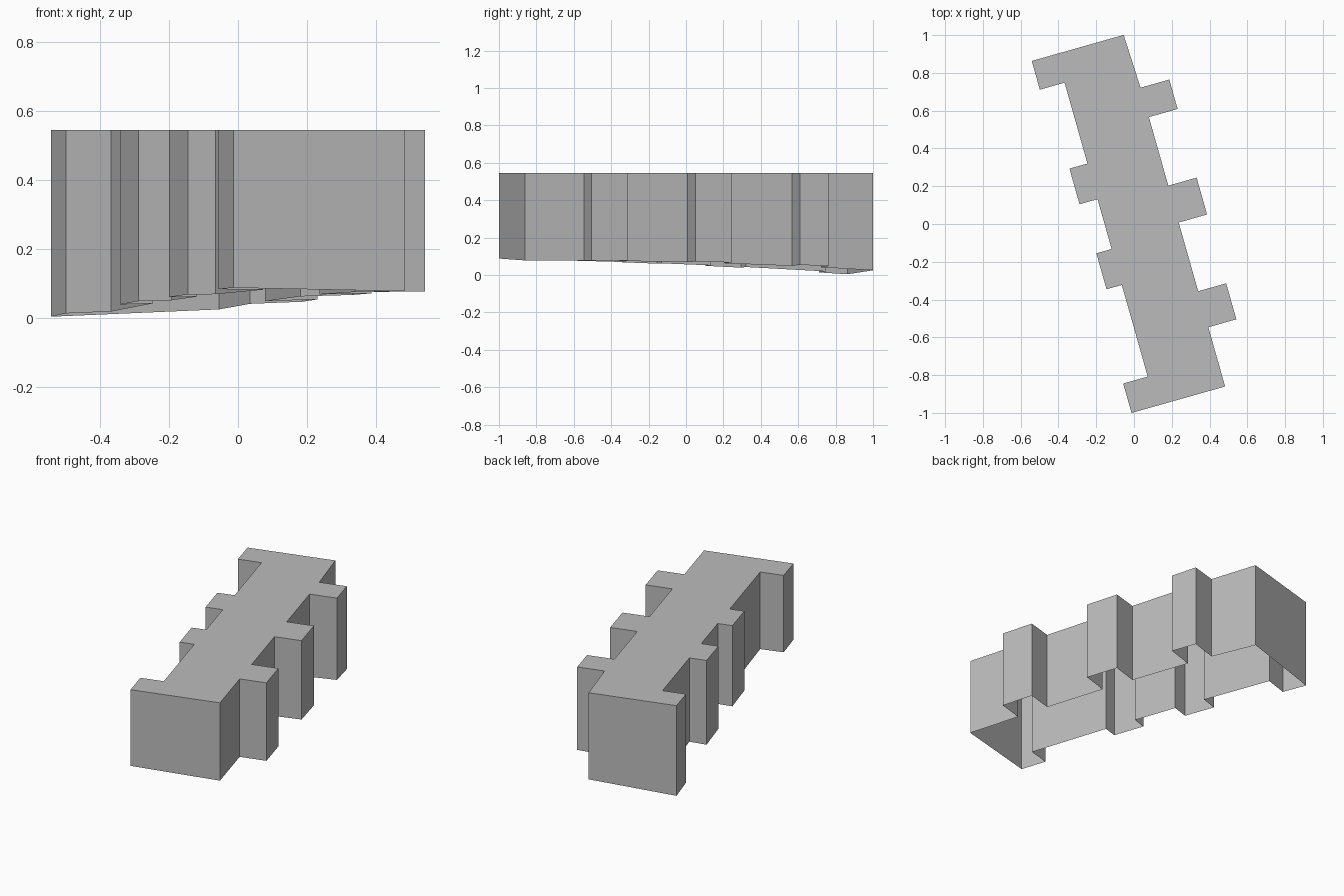
import bpy
import bmesh
import math

if "Cube" in bpy.data.objects:
    bpy.data.objects.remove(bpy.data.objects["Cube"], do_unlink=True)

ANGLE = math.radians(15.8)
ROOF = 0.545
FRONT, BACK = -0.959, 0.978      # ends of the block along its length
EAST, WEST = 0.23, -0.15         # long walls of the main block

# Projecting bays: start, end, outer wall
east_bays = [(-0.633, -0.435, 0.384), (-0.057, 0.146, 0.386), (0.523, 0.685, 0.388)]
west_bays = [(FRONT, -0.797, -0.285), (-0.293, -0.095, -0.234),
             (0.179, 0.375, -0.249), (0.82, BACK, -0.286)]


def ground(across, along):
    """Height of the gently sloping ground under the walls."""
    middle = 0.062 - 0.034 * along - 0.0135 * along ** 2
    tilt = 0.022 + 0.032 * along - 0.012 * along ** 2
    return max(0.0, middle + across * tilt)


def side(wall, bays):
    """Outline of one long side, stepping out around each bay."""
    points = []
    for start, end, outer in bays:
        if start != FRONT:
            points.append((wall, start))
        points += [(outer, start), (outer, end)]
        if end != BACK:
            points.append((wall, end))
    return points


def place(bm, across, along, z):
    c, s = math.cos(ANGLE), math.sin(ANGLE)
    return bm.verts.new((across * c - along * s, across * s + along * c, z))


# Anticlockwise footprint: east side front to back, west side back to front
outline = [(EAST, FRONT)] + side(EAST, east_bays) + [(0.22, BACK)]
outline += reversed(side(WEST, west_bays))

# Flat roof and walls down to the ground, open underneath
bm = bmesh.new()
top = [place(bm, a, b, ROOF) for a, b in outline]
foot = [place(bm, a, b, ground(a, b)) for a, b in outline]
bm.faces.new(top)
for i in range(len(outline)):
    j = (i + 1) % len(outline)
    bm.faces.new((foot[i], foot[j], top[j], top[i]))

mesh = bpy.data.meshes.new("building_shell")
bm.to_mesh(mesh)
bm.free()

# Plain grey finish
grey = bpy.data.materials.new("plain_grey")
grey.use_nodes = True
colour = (0.5, 0.5, 0.5, 1.0)
grey.diffuse_color = colour
grey.node_tree.nodes["Principled BSDF"].inputs["Base Color"].default_value = colour
mesh.materials.append(grey)

building = bpy.data.objects.new("building_shell", mesh)
bpy.context.collection.objects.link(building)
